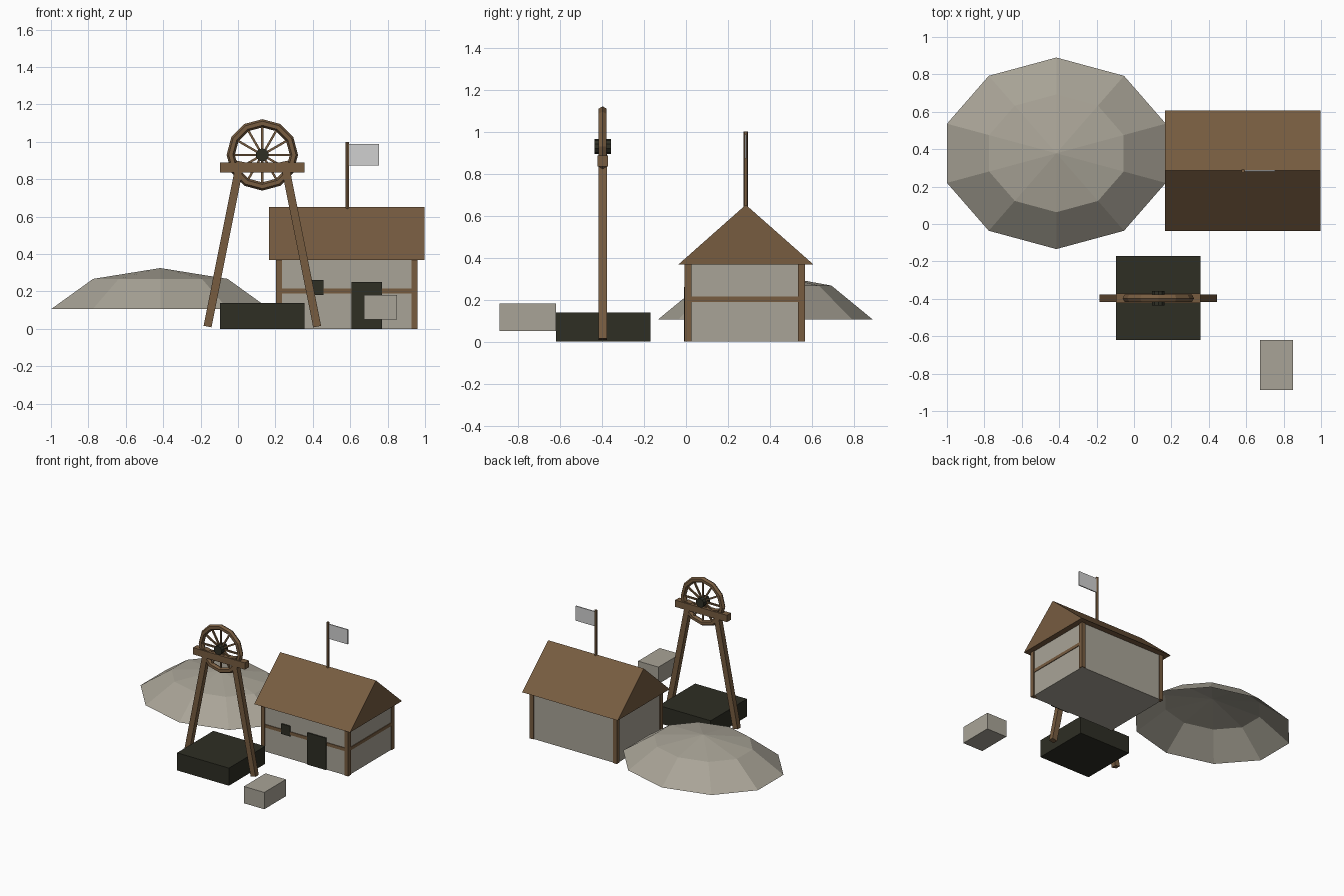
import bpy, bmesh, math
from mathutils import Vector, Matrix

if "Cube" in bpy.data.objects:
    bpy.data.objects.remove(bpy.data.objects["Cube"])


def mat(name, rgb):
    m = bpy.data.materials.new(name)
    lin = [((c / 255 + 0.055) / 1.055) ** 2.4 for c in rgb]
    m.diffuse_color = (*lin, 1)
    m.use_nodes = True
    m.node_tree.nodes["Principled BSDF"].inputs["Base Color"].default_value = m.diffuse_color
    return m


STONE = mat("pale stone", (169, 164, 151))
WOOD = mat("brown wood", (119, 92, 64))
DARK = mat("dark iron", (46, 46, 36))
CLOTH = mat("light cloth", (208, 208, 208))


def make(name, bm, material, recalc=True):
    if recalc:
        bmesh.ops.recalc_face_normals(bm, faces=bm.faces[:])
    me = bpy.data.meshes.new(name)
    bm.to_mesh(me)
    bm.free()
    me.materials.append(material)
    ob = bpy.data.objects.new(name, me)
    bpy.context.collection.objects.link(ob)
    return ob


def box(name, x, y, z, material):
    """Axis-aligned box from (min, max) ranges."""
    bm = bmesh.new()
    size = Matrix.Diagonal((x[1] - x[0], y[1] - y[0], z[1] - z[0], 1))
    mid = Matrix.Translation((sum(x) / 2, sum(y) / 2, sum(z) / 2))
    bmesh.ops.create_cube(bm, size=1, matrix=mid @ size)
    return make(name, bm, material)


def bar(bm, a, b, wx, wy):
    """Square bar between two points lying in an XZ plane."""
    a, b = Vector(a), Vector(b)
    d = b - a
    rot = Matrix.Rotation(math.atan2(d.x, d.z), 4, 'Y')
    bmesh.ops.create_cube(bm, size=1, matrix=Matrix.Translation((a + b) / 2) @ rot
                          @ Matrix.Diagonal((wx, wy, d.length, 1)))


def cyl(name, centre, r, length, n, material, rot=Matrix()):
    bm = bmesh.new()
    bmesh.ops.create_cone(bm, cap_ends=True, segments=n, radius1=r, radius2=r, depth=length,
                          matrix=Matrix.Translation(centre) @ rot)
    return make(name, bm, material)


# Spoil heap: two rings and an apex, open underneath
bm = bmesh.new()
rings = []
for k, z in ((1.0, 0.105), (0.615, 0.267)):
    rings.append([bm.verts.new((-0.415 + 0.615 * k * math.sin(i * math.tau / 10),
                                0.378 + 0.512 * k * math.cos(i * math.tau / 10), z))
                  for i in range(10)])
top = bm.verts.new((-0.415, 0.378, 0.325))
for i in range(10):
    j = (i + 1) % 10
    bm.faces.new((rings[0][j], rings[0][i], rings[1][i], rings[1][j]))
    bm.faces.new((rings[1][j], rings[1][i], top))
make("spoil_heap", bm, STONE, recalc=False)

# House walls, corner posts and rails
box("house_walls", (0.21, 0.953), (0.0, 0.56), (0.0, 0.37), STONE)
for side, x in (("left", 0.22), ("right", 0.944)):
    for end, y in (("front", 0.01), ("back", 0.551)):
        box(f"{end}_{side}_post", (x - 0.0165, x + 0.0165), (y - 0.0165, y + 0.0165), (0, 0.37), WOOD)
box("front_rail", (0.21, 0.953), (-0.005, 0.02), (0.19, 0.215), WOOD)
box("side_rail", (0.935, 0.958), (0.0, 0.56), (0.19, 0.215), WOOD)
box("door", (0.607, 0.77), (-0.009, 0.0), (0.0, 0.25), DARK)
box("window", (0.38, 0.457), (-0.009, 0.0), (0.18, 0.26), DARK)

# Solid gable roof
bm = bmesh.new()
ends = [[bm.verts.new((x, y, z)) for y, z in ((-0.037, 0.367), (0.608, 0.367), (0.285, 0.652))]
        for x in (0.167, 0.998)]
bm.faces.new(ends[0])
bm.faces.new(ends[1])
for i in range(3):
    j = (i + 1) % 3
    bm.faces.new((ends[0][i], ends[0][j], ends[1][j], ends[1][i]))
make("roof", bm, WOOD)

# Flag on the ridge
cyl("flag_pole", (0.583, 0.284, 0.815), 0.011, 0.37, 6, WOOD)
box("flag", (0.59, 0.755), (0.281, 0.289), (0.872, 0.987), CLOTH)

# Winding tower
CX, CY, CZ = 0.13, -0.397, 0.93
box("shaft_block", (-0.095, 0.355), (-0.62, -0.17), (0.0, 0.138), DARK)
for side, s in (("left", -1), ("right", 1)):
    bm = bmesh.new()
    bar(bm, (CX + s * 0.293, CY, 0.012), (CX + s * 0.117, CY, 0.895), 0.043, 0.04)
    make(f"{side}_tower_leg", bm, WOOD)
box("tower_beam", (-0.095, 0.355), (CY - 0.025, CY + 0.025), (0.835, 0.888), WOOD)

# Wheel rim: hexagonal section swept round twelve sides
bm = bmesh.new()
N, M = 12, 6
rim = []
for i in range(N):
    a = i * math.tau / N
    ring = []
    for k in range(M):
        b = k * math.tau / M
        r = 0.169 + 0.022 * math.cos(b)
        ring.append(bm.verts.new((CX + r * math.cos(a), CY + 0.022 * math.sin(b), CZ + r * math.sin(a))))
    rim.append(ring)
for i in range(N):
    for k in range(M):
        p, q = rim[i], rim[(i + 1) % N]
        bm.faces.new((p[k], p[(k + 1) % M], q[(k + 1) % M], q[k]))
make("wheel_rim", bm, WOOD)

# Spokes and hub
bm = bmesh.new()
for i in range(12):
    a = i * math.tau / 12
    bar(bm, (CX, CY, CZ), (CX + 0.16 * math.cos(a), CY, CZ + 0.16 * math.sin(a)), 0.012, 0.012)
make("wheel_spokes", bm, WOOD)
cyl("wheel_hub", (CX, CY, CZ), 0.035, 0.078, 10, DARK, Matrix.Rotation(math.pi / 2, 4, 'X'))

# Loose stone block in front
box("stone_block", (0.673, 0.85), (-0.888, -0.62), (0.05, 0.182), STONE)
